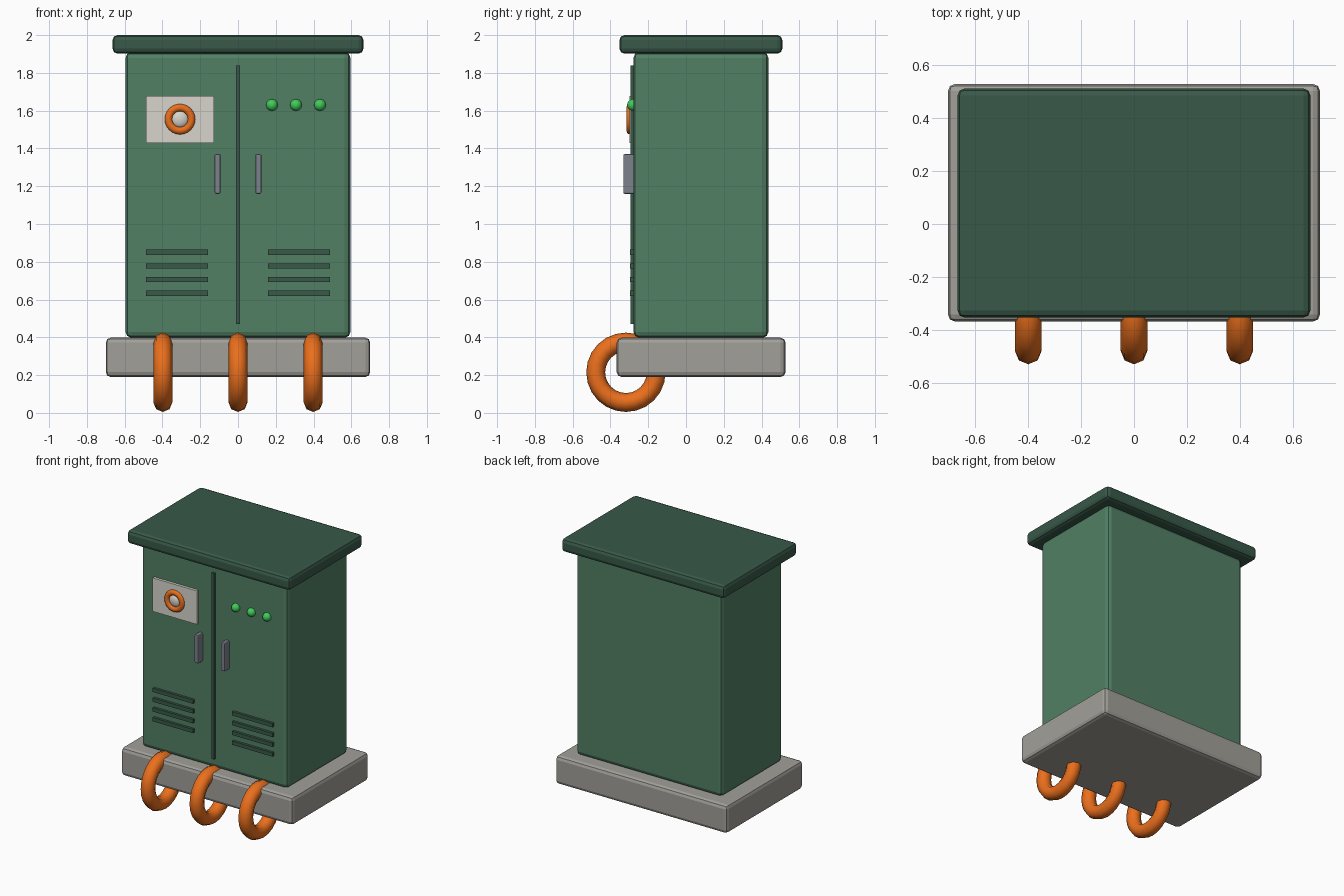
import bpy
from math import pi, radians

if "Cube" in bpy.data.objects:
    bpy.data.objects.remove(bpy.data.objects["Cube"])


def material(name, rgb):
    m = bpy.data.materials.new(name)
    m.diffuse_color = (*rgb, 1)
    m.use_nodes = True
    m.node_tree.nodes["Principled BSDF"].inputs["Base Color"].default_value = m.diffuse_color
    return m


GREEN = material("cabinet_green", (0.084, 0.216, 0.13))
DARK = material("dark_green", (0.04, 0.10, 0.066))
CONCRETE = material("concrete", (0.36, 0.35, 0.32))
ORANGE = material("orange", (0.83, 0.16, 0.012))
PLATE = material("plate", (0.68, 0.66, 0.60))
STEEL = material("steel", (0.20, 0.22, 0.26))
LAMP = material("lamp_green", (0.05, 0.60, 0.10))


def finish(name, mat, smooth=True):
    ob = bpy.context.object
    ob.name = name
    ob.data.materials.append(mat)
    if smooth:
        bpy.ops.object.shade_smooth_by_angle(angle=radians(50))
    return ob


def box(name, lo, hi, mat, bevel=0.0):
    mid = [(a + b) / 2 for a, b in zip(lo, hi)]
    bpy.ops.mesh.primitive_cube_add(size=1, location=mid)
    ob = bpy.context.object
    ob.scale = [b - a for a, b in zip(lo, hi)]
    bpy.ops.object.transform_apply(location=False, rotation=False, scale=True)
    ob = finish(name, mat, smooth=False)
    if bevel:
        mod = ob.modifiers.new("bevel", "BEVEL")
        mod.width = bevel
        mod.segments = 2
    return ob


def ring(name, loc, rot, major, minor, seg, sides):
    bpy.ops.mesh.primitive_torus_add(
        location=loc, rotation=rot, major_radius=major, minor_radius=minor,
        major_segments=seg, minor_segments=sides)
    return finish(name, ORANGE)


def ball(name, loc, radius, mat):
    bpy.ops.mesh.primitive_uv_sphere_add(
        segments=16, ring_count=10, radius=radius, location=loc)
    return finish(name, mat)


FRONT = -0.278  # front face of the cabinet

# plinth, cabinet and roof
box("plinth", (-0.70, -0.367, 0.19), (0.70, 0.527, 0.398), CONCRETE, 0.026)
box("cabinet_body", (-0.595, FRONT, 0.398), (0.595, 0.436, 1.91), GREEN, 0.03)
box("roof", (-0.664, -0.352, 1.902), (0.664, 0.51, 2.0), DARK, 0.026)

# seam between the doors
box("door_seam", (-0.01, -0.293, 0.47), (0.01, FRONT + 0.02, 1.84), DARK)

# handles and vent slats on both doors
for side, s in (("left", -1), ("right", 1)):
    x = s * 0.108
    box(f"handle_{side}", (x - 0.016, -0.332, 1.16), (x + 0.016, FRONT + 0.01, 1.37),
        STEEL, 0.008)
    for i in range(4):
        z = 0.85 - i * 0.072
        c = s * 0.3235
        box(f"vent_{side}_{i + 1}", (c - 0.164, -0.296, z - 0.014),
            (c + 0.164, FRONT + 0.01, z + 0.014), DARK)

# control plate with knob
box("control_plate", (-0.487, -0.298, 1.43), (-0.127, FRONT + 0.01, 1.677), PLATE)
ring("knob_ring", (-0.307, -0.295, 1.555), (pi / 2, 0, 0), 0.061, 0.021, 24, 8)
knob = ball("knob_centre", (-0.307, -0.292, 1.555), 0.045, PLATE)
knob.scale.y = 0.5

# indicator lamps
for i in range(3):
    ball(f"lamp_{i + 1}", (0.18 + i * 0.127, -0.281, 1.63), 0.031, LAMP)

# cable loops through the plinth
for i in range(3):
    ring(f"cable_loop_{i + 1}", ((i - 1) * 0.398, -0.318, 0.215), (0, pi / 2, 0),
         0.16, 0.05, 24, 8)
